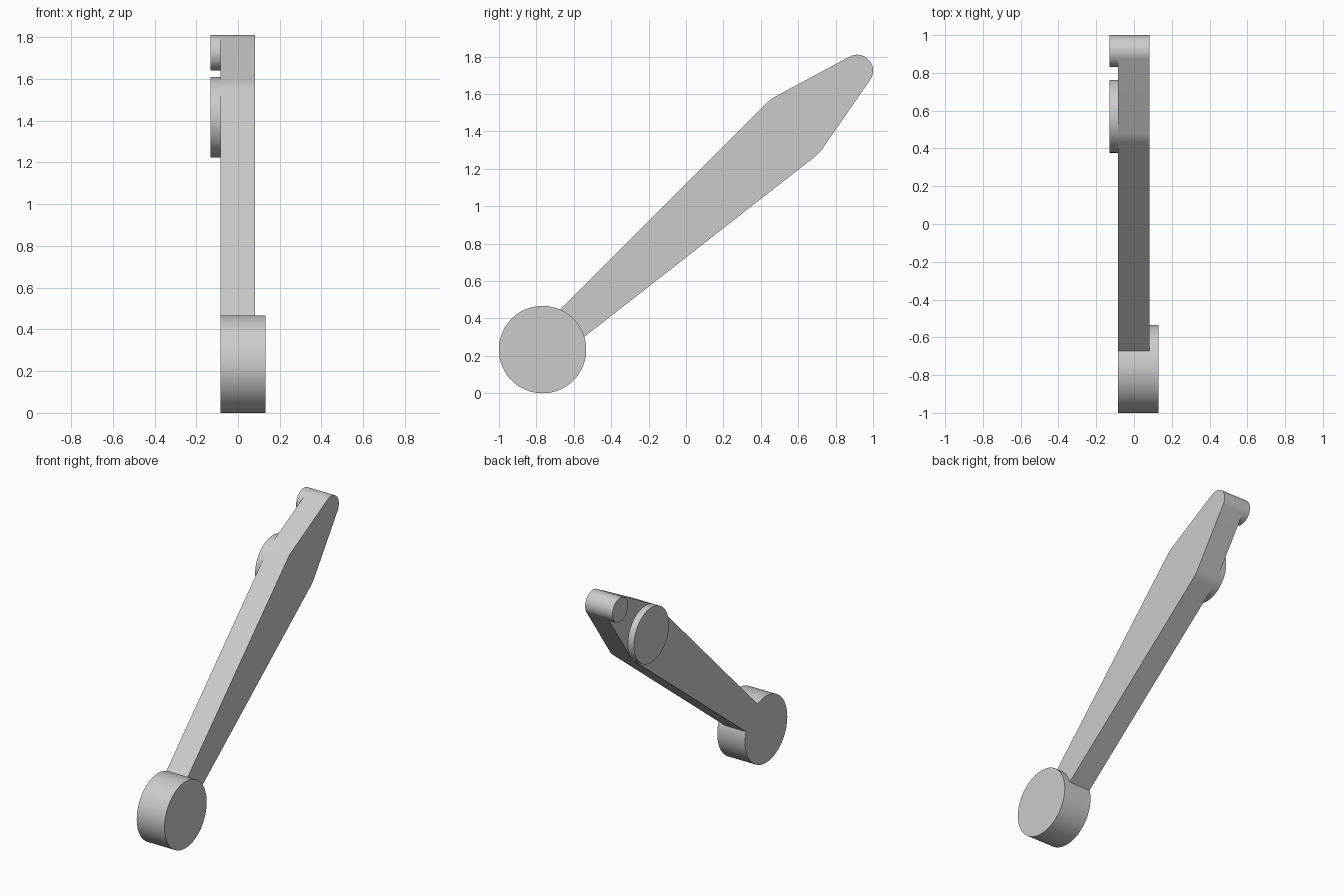
import bpy
import bmesh
from math import acos, atan2, cos, dist, pi, radians, sin

cube = bpy.data.objects.get("Cube")
if cube:
    bpy.data.objects.remove(cube, do_unlink=True)

grey = bpy.data.materials.new("plain grey")
grey.use_nodes = True
colour = (0.6, 0.6, 0.6, 1)
grey.diffuse_color = colour
grey.node_tree.nodes["Principled BSDF"].inputs["Base Color"].default_value = colour

# Centres in (y, z) and radii of the three pivots
HUB, HUB_R, NECK_R = (-0.767, 0.2335), 0.2335, 0.084
BOSS, BOSS_R = (0.57, 1.417), 0.193
TIP, TIP_R = (0.915, 1.725), 0.085

# Widths along x
OUTER, ARM_RIGHT, ARM_LEFT = 0.131, -0.084, 0.081


def arc(centre, radius, start, end, steps):
    angles = [start + (end - start) * i / steps for i in range(steps + 1)]
    return [(centre[0] + radius * cos(a), centre[1] + radius * sin(a)) for a in angles]


def tangent_normals(a, ra, b, rb):
    """Angles of the lower and upper outer tangent normals of two circles."""
    heading = atan2(b[1] - a[1], b[0] - a[0])
    spread = acos((ra - rb) / dist(a, b))
    return heading - spread, heading + spread


def extrude(name, outline, x0, x1):
    bm = bmesh.new()
    face = bm.faces.new([bm.verts.new((x0, y, z)) for y, z in outline])
    side = bmesh.ops.extrude_face_region(bm, geom=[face], use_keep_orig=True)["geom"]
    moved = [v for v in side if isinstance(v, bmesh.types.BMVert)]
    bmesh.ops.translate(bm, verts=moved, vec=(x1 - x0, 0, 0))
    bmesh.ops.recalc_face_normals(bm, faces=bm.faces)
    mesh = bpy.data.meshes.new(name)
    bm.to_mesh(mesh)
    bm.free()
    mesh.materials.append(grey)
    obj = bpy.data.objects.new(name, mesh)
    bpy.context.collection.objects.link(obj)
    bpy.ops.object.select_all(action="DESELECT")
    obj.select_set(True)
    bpy.context.view_layer.objects.active = obj
    bpy.ops.object.shade_smooth_by_angle(angle=radians(30))
    return obj


def disc(name, centre, radius, x0, x1):
    return extrude(name, arc(centre, radius, 0, 2 * pi, 96)[:-1], x0, x1)


# Arm: tangent outline round boss and tip, ending in a hollow against the hub
low, high = tangent_normals(HUB, NECK_R, BOSS, BOSS_R)
tip_low, tip_high = tangent_normals(BOSS, BOSS_R, TIP, TIP_R)
meet = acos(NECK_R / HUB_R)
outline = (arc(BOSS, BOSS_R, low, tip_low, 10)
           + arc(TIP, TIP_R, tip_low, tip_high, 40)
           + arc(BOSS, BOSS_R, tip_high, high, 10)
           + arc(HUB, HUB_R * 0.998, high - meet, low + meet, 16))
extrude("arm", outline, ARM_RIGHT, ARM_LEFT)

# Hub flush with the arm on the right, and two pins standing out of the right face
disc("hub", HUB, HUB_R, ARM_RIGHT, OUTER)
disc("large_boss", BOSS, BOSS_R, -OUTER, ARM_RIGHT)
disc("tip_pin", TIP, TIP_R, -OUTER, ARM_RIGHT)
